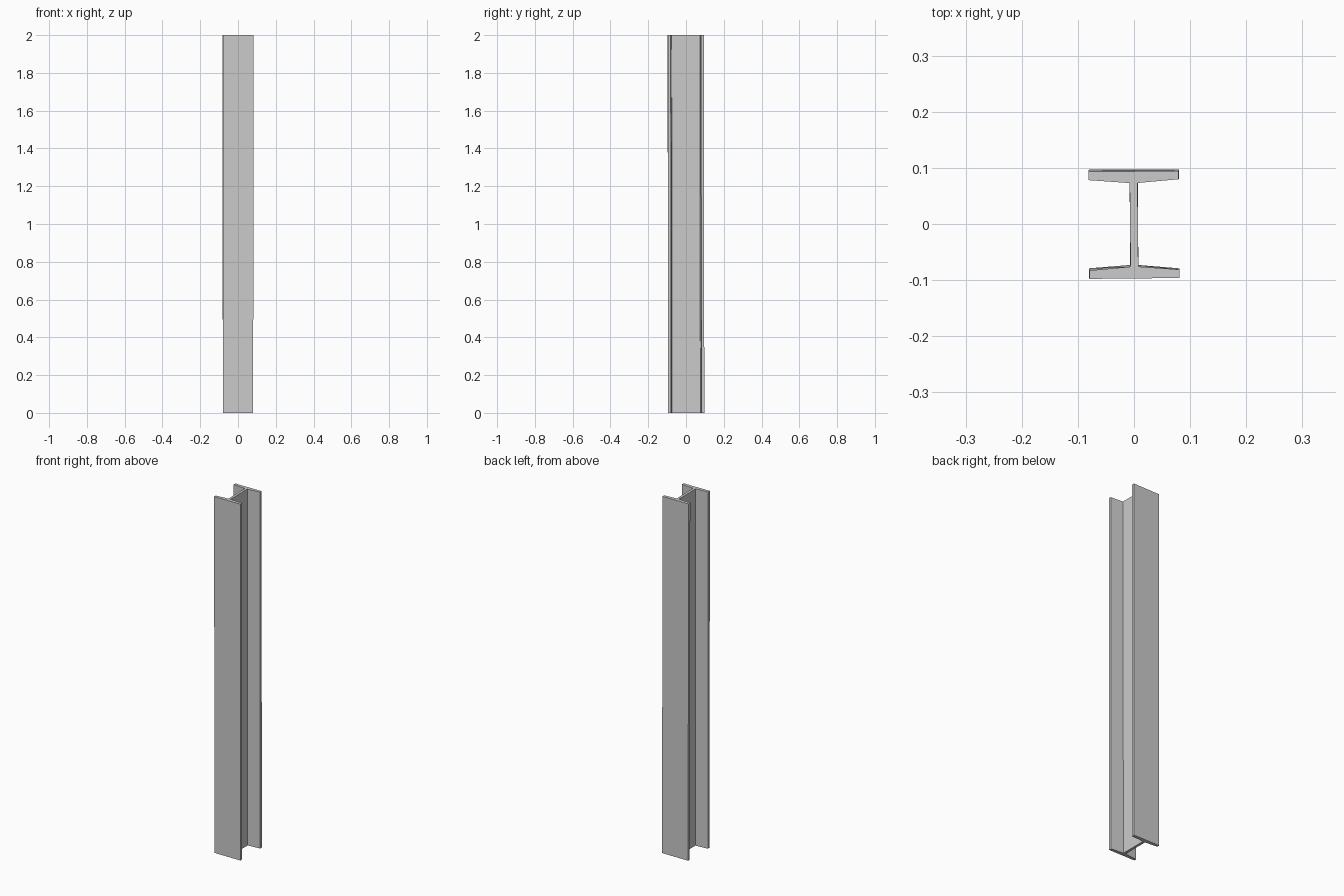
import bpy, bmesh
from mathutils import Matrix, Vector

if "Cube" in bpy.data.objects:
    bpy.data.objects.remove(bpy.data.objects["Cube"])

# I-section: one quarter (x, y), mirrored into a closed outline
quarter = [(0.0805, 0.0955), (0.0805, 0.0805), (0.007, 0.0745)]
outline = (quarter
           + [(x, -y) for x, y in reversed(quarter)]
           + [(-x, -y) for x, y in quarter]
           + [(-x, y) for x, y in reversed(quarter)])

bm = bmesh.new()

# Each end sits slightly out of line, giving the beam its small lean and twist
def ring(z, lean, twist):
    rot = Matrix.Rotation(twist, 3, 'Z')
    return [bm.verts.new(rot @ Vector((x, y, z)) + Vector((0, lean, 0))) for x, y in outline]

lower = ring(0.0, 0.0015, 0.0)
upper = ring(2.0, -0.0015, 0.01)

# Side walls
n = len(outline)
for i in range(n):
    j = (i + 1) % n
    bm.faces.new((lower[i], lower[j], upper[j], upper[i]))

# End caps
bm.faces.new(lower)
bm.faces.new(upper)
bmesh.ops.recalc_face_normals(bm, faces=bm.faces)
bmesh.ops.triangulate(bm, faces=[f for f in bm.faces if len(f.verts) > 4])

mesh = bpy.data.meshes.new("steel_beam")
bm.to_mesh(mesh)
bm.free()
beam = bpy.data.objects.new("steel_beam", mesh)
bpy.context.collection.objects.link(beam)
